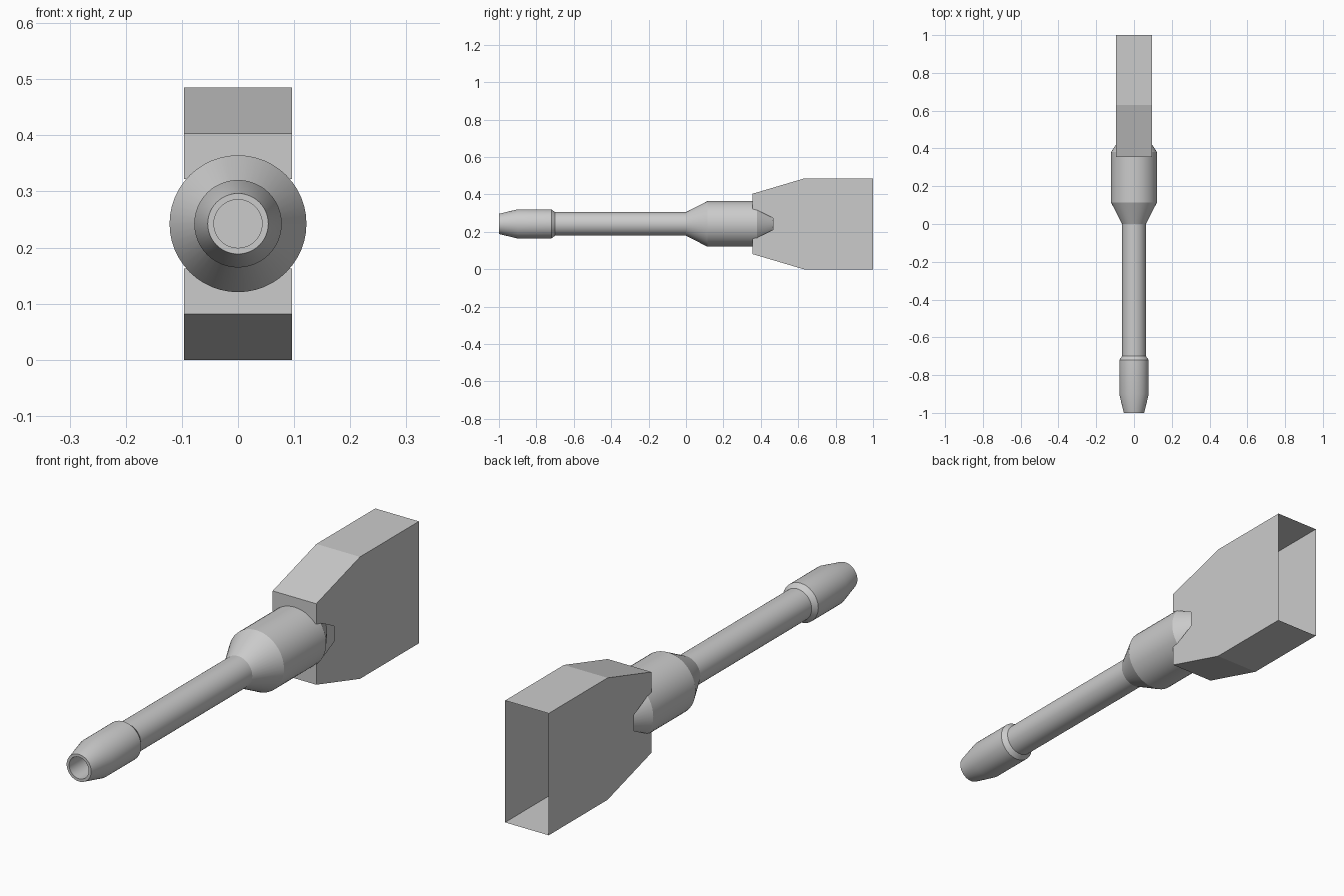
import bpy, bmesh, math

if "Cube" in bpy.data.objects:
    bpy.data.objects.remove(bpy.data.objects["Cube"])

ZC = 0.2425   # height of the long axis
SEG = 48


def add_object(name, bm):
    mesh = bpy.data.meshes.new(name)
    bm.to_mesh(mesh)
    bm.free()
    obj = bpy.data.objects.new(name, mesh)
    bpy.context.collection.objects.link(obj)
    return obj


def lathe(name, profile, cap_end=False):
    """Revolve (y, radius) points around the long axis."""
    bm = bmesh.new()
    rings = []
    for y, r in profile:
        rings.append([bm.verts.new((r * math.cos(2 * math.pi * i / SEG), y,
                                    ZC + r * math.sin(2 * math.pi * i / SEG)))
                      for i in range(SEG)])
    for a, b in zip(rings, rings[1:]):
        for i in range(SEG):
            j = (i + 1) % SEG
            bm.faces.new((a[i], a[j], b[j], b[i]))
    if cap_end:
        bm.faces.new(rings[0])
    bmesh.ops.recalc_face_normals(bm, faces=bm.faces)
    obj = add_object(name, bm)
    bpy.ops.object.select_all(action='DESELECT')
    obj.select_set(True)
    bpy.context.view_layer.objects.active = obj
    bpy.ops.object.shade_smooth_by_angle(angle=math.radians(15))
    return obj


# Tube: bore floor, bore wall, muzzle, collar, shaft, socket and rear cone
lathe("tube", [(-0.9, 0.043), (-1.0, 0.043), (-1.0, 0.054), (-0.9, 0.078),
               (-0.72, 0.078), (-0.70, 0.063), (0.0, 0.063), (0.115, 0.122),
               (0.38, 0.122), (0.465, 0.067)], cap_end=True)

# Housing: open-backed tapered box, side walls notched around the socket
W = 0.096
upper = [(1.0, 0.2425), (0.63, 0.2425), (0.355, 0.161),
         (0.355, 0.08), (0.385, 0.072), (0.465, 0.031)]
outline = upper + [(y, -z) for y, z in reversed(upper)]
bm = bmesh.new()
left, right = ([bm.verts.new((x, y, ZC + z)) for y, z in outline] for x in (-W, W))
bm.faces.new(left)
bm.faces.new(reversed(right))
n = len(outline)
for i in (0, 1, 2, n - 4, n - 3, n - 2):   # roof, slopes and front strips
    bm.faces.new((left[i], right[i], right[i + 1], left[i + 1]))
bmesh.ops.recalc_face_normals(bm, faces=bm.faces)
add_object("housing", bm)
